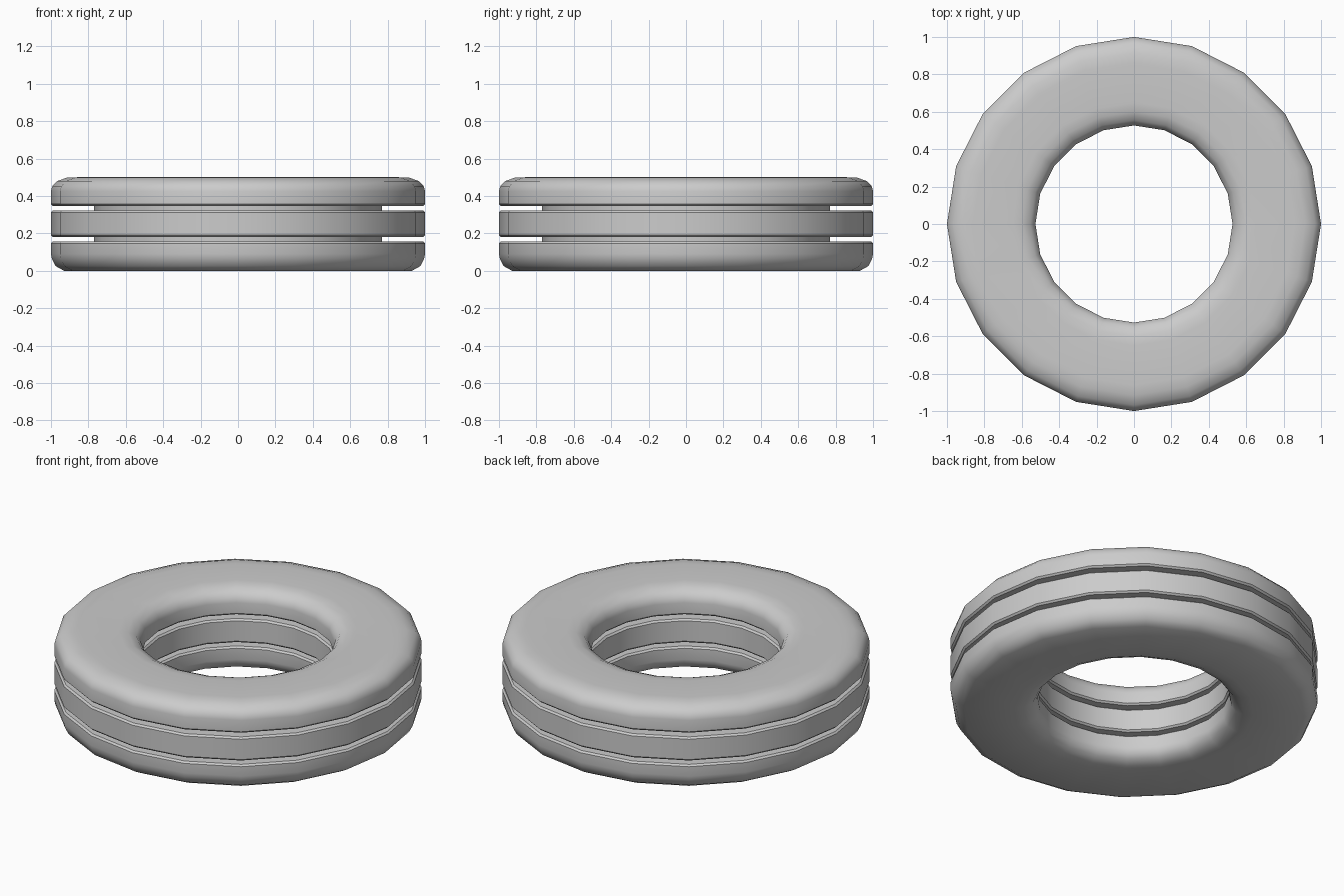
import bpy, bmesh, math

if "Cube" in bpy.data.objects:
    bpy.data.objects.remove(bpy.data.objects["Cube"])

SIDES = 20
CORE_OUT, CORE_IN = 0.77, 0.72   # thin web left between outer and inner grooves
GROOVES = [(0.157, 0.18), (0.322, 0.347)]
CH = 0.01                        # small chamfer on groove lips


def wall(radius, core, sign):
    """Upright side wall (bottom to top) with chamfered grooves cut to the core."""
    pts = []
    for z0, z1 in GROOVES:
        pts += [(radius, z0 - CH), (radius - sign * CH, z0), (core, z0),
                (core, z1), (radius - sign * CH, z1), (radius, z1 + CH)]
    return pts


# Closed cross-section: outside going up, then hole side coming down
profile = [(0.93, 0.0), (0.975, 0.025), (0.995, 0.065), (1.0, 0.09)]
profile += wall(1.0, CORE_OUT, 1)
profile += [(1.0, 0.425), (0.993, 0.452), (0.968, 0.479), (0.915, 0.498), (0.86, 0.5)]
profile += [(0.65, 0.5), (0.60, 0.495), (0.555, 0.475), (0.533, 0.445), (0.527, 0.42)]
profile += reversed(wall(0.527, CORE_IN, -1))
profile += [(0.527, 0.08), (0.533, 0.055), (0.555, 0.025), (0.60, 0.005), (0.65, 0.0)]

# Lathe the cross-section around z
bm = bmesh.new()
rings = []
for i in range(SIDES):
    a = 2 * math.pi * i / SIDES
    rings.append([bm.verts.new((r * math.cos(a), r * math.sin(a), z)) for r, z in profile])
n = len(profile)
for i in range(SIDES):
    a, b = rings[i], rings[(i + 1) % SIDES]
    for j in range(n):
        k = (j + 1) % n
        bm.faces.new((a[j], b[j], b[k], a[k]))
bmesh.ops.recalc_face_normals(bm, faces=bm.faces)

mesh = bpy.data.meshes.new("grooved_ring")
bm.to_mesh(mesh)
bm.free()
ring = bpy.data.objects.new("grooved_ring", mesh)
bpy.context.collection.objects.link(ring)

# Smooth rounding, crisp groove edges
bpy.context.view_layer.objects.active = ring
ring.select_set(True)
bpy.ops.object.shade_smooth_by_angle(angle=math.radians(35))
